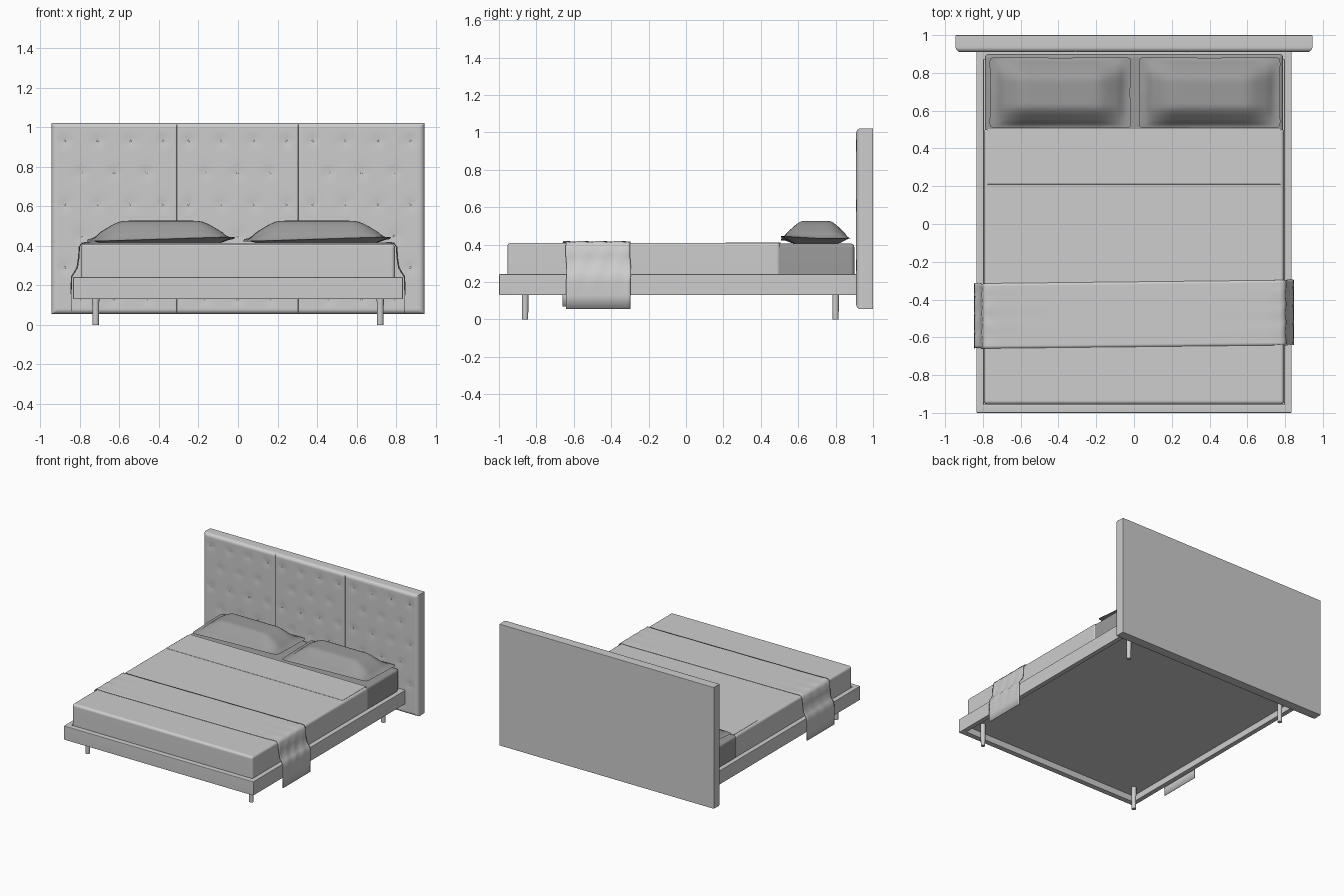
import bpy, bmesh, math

cube = bpy.data.objects.get("Cube")
if cube:
    bpy.data.objects.remove(cube, do_unlink=True)


def material(name, value):
    m = bpy.data.materials.new(name)
    m.use_nodes = True
    colour = (value, value, value, 1)
    m.diffuse_color = colour
    m.node_tree.nodes["Principled BSDF"].inputs["Base Color"].default_value = colour
    return m


LIGHT = material("light grey", 0.61)
DARK = material("dark grey", 0.33)


def finish(name, bm, mat, angle=35):
    bmesh.ops.recalc_face_normals(bm, faces=bm.faces)
    mesh = bpy.data.meshes.new(name)
    bm.to_mesh(mesh)
    bm.free()
    mesh.materials.append(mat)
    ob = bpy.data.objects.new(name, mesh)
    bpy.context.collection.objects.link(ob)
    bpy.ops.object.select_all(action="DESELECT")
    ob.select_set(True)
    bpy.context.view_layer.objects.active = ob
    bpy.ops.object.shade_smooth_by_angle(angle=math.radians(angle))
    return ob


def box(name, x, y, z, mat, bevel=0.006, segments=2):
    bm = bmesh.new()
    bmesh.ops.create_cube(bm, size=1)
    for v in bm.verts:
        for i, (lo, hi) in enumerate((x, y, z)):
            v.co[i] = lo if v.co[i] < 0 else hi
    bmesh.ops.bevel(bm, geom=bm.edges[:], offset=bevel, segments=segments,
                    profile=0.5, affect="EDGES")
    ob = finish(name, bm, mat)
    # keeps the large faces evenly flat beside the rounded edges
    ob.modifiers.new("flat_faces", "WEIGHTED_NORMAL").keep_sharp = True


def sheet(bm, nu, nv, place):
    """Quad grid whose points come from place(u, v), with u and v in -1..1."""
    rows = [[bm.verts.new(place(2 * i / nu - 1, 2 * j / nv - 1))
             for i in range(nu + 1)] for j in range(nv + 1)]
    for a, b in zip(rows, rows[1:]):
        for i in range(nu):
            bm.faces.new((a[i], a[i + 1], b[i + 1], b[i]))


# Bed frame: four rails, base panel and four slim legs
box("front_rail", (-0.835, 0.835), (-1, -0.955), (0.13, 0.242), LIGHT)
box("back_rail", (-0.835, 0.835), (0.87, 0.915), (0.13, 0.242), LIGHT)
box("base_panel", (-0.81, 0.81), (-0.97, 0.89), (0.18, 0.2), LIGHT, 0.001, 1)
for side, label in ((-1, "right"), (1, "left")):
    xs = sorted((side * 0.795, side * 0.835))
    box(label + "_rail", xs, (-0.998, 0.914), (0.13, 0.242), LIGHT)
    for y, end in ((-0.86, "front"), (0.8, "back")):
        bm = bmesh.new()
        bmesh.ops.create_cone(bm, cap_ends=True, segments=16, radius1=0.016,
                              radius2=0.019, depth=0.19)
        bmesh.ops.translate(bm, verts=bm.verts, vec=(side * 0.72, y, 0.095))
        finish(f"{end}_{label}_leg", bm, LIGHT)

# Mattress, cover and turned-down band
box("mattress", (-0.79, 0.79), (-0.95, 0.9), (0.19, 0.406), DARK, 0.02, 4)
box("bed_cover", (-0.795, 0.795), (-0.955, 0.505), (0.195, 0.41), LIGHT, 0.02, 4)
box("cover_fold", (-0.776, 0.776), (0.21, 0.504), (0.404, 0.4115), LIGHT, 0.001, 1)

# Headboard backing
box("headboard_back", (-0.945, 0.945), (0.934, 1), (0.055, 1.022), LIGHT, 0.004)

# Tufted headboard panels with staggered buttons
Z0, Z1 = 0.055, 1.022


def round_drop(distance, radius):
    a = max(0, 1 - distance / radius)
    return radius * (1 - math.sqrt(max(0, 1 - a * a)))


def edge_dense(t):
    return 1.5 * t - 0.5 * t ** 3


def tufted_panel(name, x0, x1, r0, r1):
    cx, cz = (x0 + x1) / 2, (Z0 + Z1) / 2
    buttons = []
    for row in range(6):
        count = 4 if row % 2 == 0 else 3
        for c in range(count):
            buttons.append((cx + (c - (count - 1) / 2) * 0.165, 0.93 - row * 0.16))

    def place(u, v):
        x = cx + edge_dense(u) * (x1 - x0) / 2
        z = cz + edge_dense(v) * (Z1 - Z0) / 2
        drop = max(round_drop(x - x0, r0), round_drop(x1 - x, r1),
                   round_drop(z - Z0, 0.025), round_drop(Z1 - z, 0.025))
        for bx, bz in buttons:
            d2 = (x - bx) ** 2 + (z - bz) ** 2
            if d2 < 0.02:
                drop += 0.004 * math.exp(-d2 / 0.0009)
        return x, 0.91 + drop, z

    bm = bmesh.new()
    sheet(bm, 56, 84, place)
    # extrude the rim back so that the panel is closed against the backing
    rim = [e for e in bm.edges if e.is_boundary]
    for v in bmesh.ops.extrude_edge_only(bm, edges=rim)["geom"]:
        if isinstance(v, bmesh.types.BMVert):
            v.co.y = 0.95
    bmesh.ops.holes_fill(bm, edges=[e for e in bm.edges if e.is_boundary])
    finish(name, bm, LIGHT, 50)

    bm = bmesh.new()
    for bx, bz in buttons:
        ball = bmesh.ops.create_uvsphere(bm, u_segments=8, v_segments=6, radius=0.005)
        for v in ball["verts"]:
            v.co.y *= 0.3
        bmesh.ops.translate(bm, verts=ball["verts"], vec=(bx, 0.9137, bz))
    finish(name + "_buttons", bm, LIGHT, 60)


tufted_panel("right_headboard_panel", -0.945, -0.31, 0.03, 0.006)
tufted_panel("middle_headboard_panel", -0.31, 0.305, 0.006, 0.006)
tufted_panel("left_headboard_panel", 0.305, 0.945, 0.006, 0.03)


def ramp(t):
    t = min(1, max(0, t))
    return t * t * (3 - 2 * t)


# Pillows: flat-topped upper sheet and shallow lower sheet joined at a thin seam
def pillow(name, cx):
    bm = bmesh.new()
    for top in (True, False):
        def place(u, v):
            u, v = edge_dense(u), edge_dense(v)
            corner = 1 - 0.035 * abs(u * v) ** 14
            x = u * corner * (0.378 - 0.008 * (1 - v * v))
            y = v * corner * (0.19 - 0.005 * (1 - u * u))
            seam = 0.434 + 0.012 * u * max(0, -v)
            if top:
                full = ramp((1.08 - abs(u)) / 0.6) * ramp((1.1 - abs(v)) / 0.75)
                full *= min(1, 6 * (1 - abs(u)), 6 * (1 - abs(v)))
                z = seam + (0.527 - seam) * full
            else:
                full = ramp((1 - abs(u)) / 0.3) * ramp((1 - abs(v)) / 0.4)
                z = seam - (seam - 0.406) * full
            return cx + x, 0.695 + y, z
        sheet(bm, 40, 28, place)
    bmesh.ops.remove_doubles(bm, verts=bm.verts, dist=0.0002)
    finish(name, bm, DARK, 60)


pillow("right_pillow", -0.39)
pillow("left_pillow", 0.4)

# Throw draped across the bed, hanging past the rails
half = [(0.4, 0.4135), (0.7, 0.4135), (0.772, 0.4145), (0.79, 0.411), (0.801, 0.395),
        (0.804, 0.34), (0.812, 0.29), (0.828, 0.262), (0.84, 0.245), (0.842, 0.2),
        (0.842, 0.13), (0.842, 0.057)]
path = [(-x, z + (0.012 if z < 0.1 else 0)) for x, z in reversed(half)]
path += [(0, 0.4135)] + half
N = len(path) - 1


def drape(u, v):
    x, z = path[round((u + 1) / 2 * N)]
    y = -0.478 - 0.172 * v + 0.011 * x
    side = math.copysign(1, x)
    if abs(x) > 0.79:
        # creases fade out towards the straight hem
        fade = ramp((z - 0.1) / 0.2)
        x += side * 0.002 * (1 + fade * math.sin(11 * v + 25 * z + side))
        y += 0.003 * fade * math.sin(z * 30)
    elif abs(x) > 0.75:
        z += 0.0015 * (1 + math.sin(11 * v + 2 * side))
    return x, y, z


bm = bmesh.new()
sheet(bm, N, 24, drape)
throw = finish("throw_blanket", bm, LIGHT, 50)
solid = throw.modifiers.new("thickness", "SOLIDIFY")
solid.thickness = 0.004
solid.offset = 0
